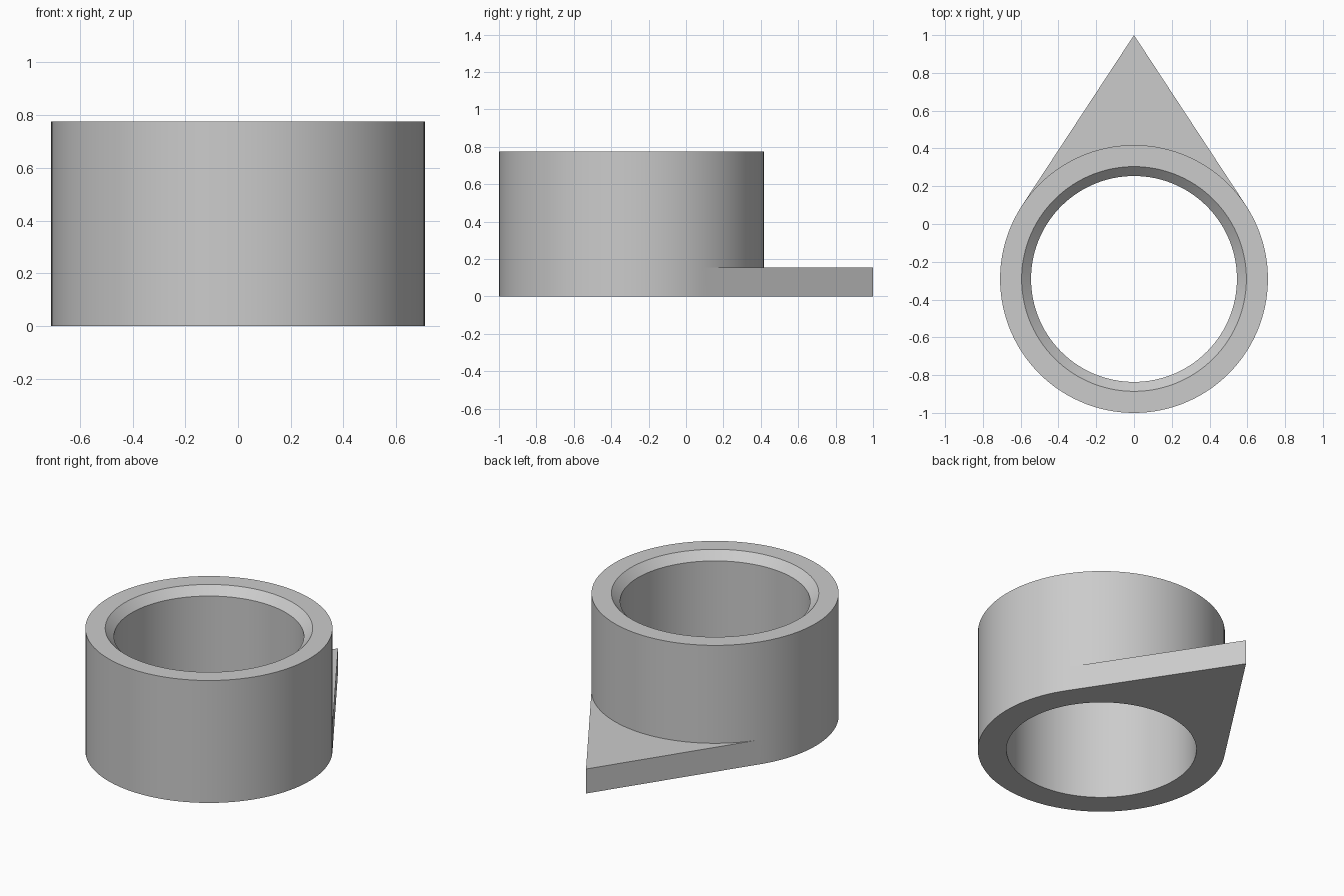
import bpy
import bmesh
from math import sin, cos, acos, tau, pi, radians

if "Cube" in bpy.data.objects:
    bpy.data.objects.remove(bpy.data.objects["Cube"])

OUTER, BORE, RIM = 0.709, 0.545, 0.595
HEIGHT, PLATE, CHAMFER = 0.775, 0.155, 0.05
CENTRE_Y = OUTER - 1
TIP = 1 - CENTRE_Y
SEGMENTS = 120
TANGENT = acos(OUTER / TIP)

grey = bpy.data.materials.new("plain grey")
grey.use_nodes = True
grey.diffuse_color = (0.6, 0.6, 0.6, 1)
grey.node_tree.nodes["Principled BSDF"].inputs["Base Color"].default_value = (0.6, 0.6, 0.6, 1)


def teardrop(angle):
    """Radius of the outline whose straight sides run from the ring to the tip."""
    if abs(angle) < TANGENT:
        return OUTER / cos(TANGENT - abs(angle))
    return OUTER


def circle(radius):
    return lambda angle: radius


# Cross-section around the ring: each loop is an outline and a height
loops = [
    (circle(BORE), 0),
    (teardrop, 0),
    (teardrop, PLATE),
    (circle(OUTER), PLATE),
    (circle(OUTER), HEIGHT),
    (circle(RIM), HEIGHT),
    (circle(BORE), HEIGHT - CHAMFER),
]

bm = bmesh.new()
rows = []
for outline, z in loops:
    row = []
    for i in range(SEGMENTS):
        a = tau * i / SEGMENTS
        if a > pi:
            a -= tau
        r = outline(a)
        row.append(bm.verts.new((r * sin(a), CENTRE_Y + r * cos(a), z)))
    rows.append(row)

for k, row in enumerate(rows):
    above = rows[(k + 1) % len(rows)]
    for i in range(SEGMENTS):
        j = (i + 1) % SEGMENTS
        bm.faces.new((row[i], row[j], above[j], above[i]))

# Close the step where the pointed plate blends into the ring
bmesh.ops.remove_doubles(bm, verts=bm.verts, dist=0.0005)
bmesh.ops.recalc_face_normals(bm, faces=bm.faces)

mesh = bpy.data.meshes.new("pointed_ring")
bm.to_mesh(mesh)
bm.free()
mesh.materials.append(grey)
ring = bpy.data.objects.new("pointed_ring", mesh)
bpy.context.collection.objects.link(ring)

bpy.ops.object.select_all(action="DESELECT")
ring.select_set(True)
bpy.context.view_layer.objects.active = ring
bpy.ops.object.shade_smooth_by_angle(angle=radians(30))
